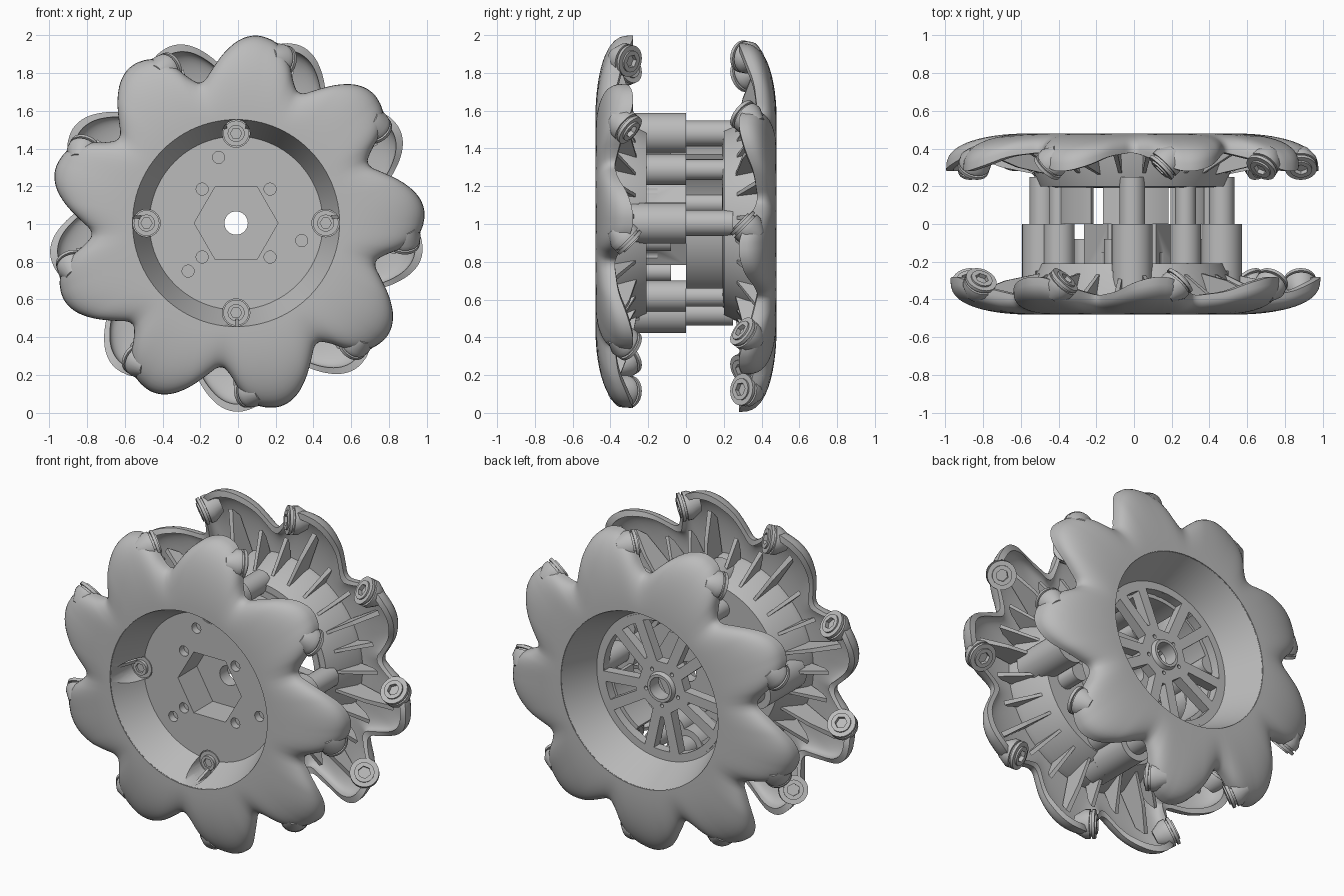
import bpy, bmesh, math
from math import sin, cos, radians, pi
from mathutils import Vector

if "Cube" in bpy.data.objects:
    bpy.data.objects.remove(bpy.data.objects["Cube"])

CX, CZ, LOBES = -0.01, 1.005, 9
grey = bpy.data.materials.new("light_grey")
grey.use_nodes = True
grey.diffuse_color = (0.5, 0.5, 0.5, 1)
grey.node_tree.nodes["Principled BSDF"].inputs["Base Color"].default_value = (0.5, 0.5, 0.5, 1)


def finish(name, bm):
    bmesh.ops.recalc_face_normals(bm, faces=bm.faces)
    me = bpy.data.meshes.new(name)
    bm.to_mesh(me)
    bm.free()
    ob = bpy.data.objects.new(name, me)
    bpy.context.collection.objects.link(ob)
    me.materials.append(grey)
    return ob


def smooth(ob):
    bpy.ops.object.select_all(action='DESELECT')
    ob.select_set(True)
    bpy.context.view_layer.objects.active = ob
    bpy.ops.object.shade_smooth_by_angle(angle=radians(35))


def spot(side, r, deg, w):
    """Polar position on a plate; the rear plate is the front one turned round."""
    if side == "rear":
        deg = 193.5 - deg
    y = w if side == "rear" else -w
    return Vector((CX + r * cos(radians(deg)), y, CZ + r * sin(radians(deg))))


def polar(r, deg, at=(0, 0)):
    return (at[0] + r * cos(radians(deg)), at[1] + r * sin(radians(deg)))


def circle(r, n=32, at=(0, 0)):
    return [polar(r, 360 * i / n, at) for i in range(n)]


def sector(r_in, r_out, start, end, at=(0, 0), n=12):
    """Outline of a curved strip."""
    angles = [start + (end - start) * i / n for i in range(n + 1)]
    return [polar(r_out, a, at) for a in angles] + [polar(r_in, a, at) for a in reversed(angles)]


def prism(bm, pts, y0, y1):
    lo, hi = [[bm.verts.new((CX + x, y, CZ + z)) for x, z in pts] for y in (y0, y1)]
    bm.faces.new(lo)
    bm.faces.new(hi)
    for i in range(len(pts)):
        j = (i + 1) % len(pts)
        bm.faces.new((lo[i], lo[j], hi[j], hi[i]))


def loft(bm, rings):
    """Join closed sections into a closed loop."""
    rows = [[bm.verts.new(p) for p in ring] for ring in rings]
    for k, a in enumerate(rows):
        b = rows[(k + 1) % len(rows)]
        for i in range(len(a)):
            j = (i + 1) % len(a)
            bm.faces.new((a[i], a[j], b[j], b[i]))


def lathe(bm, profile, n=96):
    loft(bm, [[(CX + r * cos(2 * pi * k / n), y, CZ + r * sin(2 * pi * k / n))
               for r, y in profile] for k in range(n)])


def cut(ob, shapes):
    """Subtract prisms, given as (outline, y0, y1)."""
    for pts, y0, y1 in shapes:
        bm = bmesh.new()
        prism(bm, pts, y0, y1)
        tool = finish("cutter", bm)
        tool.hide_render = True
        m = ob.modifiers.new("cut", 'BOOLEAN')
        m.operation, m.solver, m.object = 'DIFFERENCE', 'EXACT', tool
        bpy.context.view_layer.objects.active = ob
        bpy.ops.object.modifier_apply(modifier=m.name)
        bpy.data.objects.remove(tool)


def blend(table, x):
    for (x0, v0), (x1, v1) in zip(table, table[1:]):
        if x <= x1:
            return v0 + (v1 - v0) * (x - x0) / (x1 - x0)
    return table[-1][1]


def soft(table, x):
    """Table value averaged over nearby angles."""
    offsets = (-2, -1, 0, 1, 2)
    return sum(blend(table, (x + d + 20) % 40 - 20) for d in offsets) / len(offsets)


# Outline radius and rim height of one lobe, by angle from its middle
REACH = [(-20, .755), (-16, .79), (-11, .92), (-6, .985), (0, 1.005), (5, .98), (10, .915), (15, .83), (20, .755)]
RIM = [(-20, .38), (-15, .36), (-10, .32), (-5, .28), (0, .28), (6, .31), (12, .36), (20, .38)]
FIRST = 3.5

for side in ("front", "rear"):
    # Lobed shell with thickness
    bm = bmesh.new()
    rings, steps, rows = [], 40, 14
    for k in range(LOBES * steps):
        phi = -20 + 40 * (k % steps) / steps
        deg = FIRST + 40 * (k // steps) + phi
        reach, rim = soft(REACH, phi), soft(RIM, phi)
        ring = []
        for skin in (0, 0.04):
            half = []
            for i in range(rows + 1):
                a = pi / 2 * i / rows
                r = .55 + (reach - skin - .55) * sin(a)
                w = rim + (.48 - skin - rim) * max(cos(a), 0) ** 0.72
                half.append(spot(side, r, deg, w))
            ring += half if skin == 0 else half[::-1]
        rings.append(ring)
    loft(bm, rings)
    smooth(finish(side + "_lobed_shell", bm))

    # Stiffening ribs under the shell
    bm = bmesh.new()
    long_rib = [(.50, .26), (.555, .43), (.80, .41), (.86, .36), (.70, .30)]
    short_rib = [(.50, .26), (.555, .43), (.68, .40), (.73, .37)]
    for k in range(LOBES):
        for phi, shape in ((0, long_rib), (-13, short_rib), (13, short_rib)):
            deg = FIRST + 40 * k + phi
            a, b = [[bm.verts.new(spot(side, r, deg + d, w)) for r, w in shape] for d in (-1, 1)]
            bm.faces.new(a)
            bm.faces.new(b)
            for i in range(len(a)):
                j = (i + 1) % len(a)
                bm.faces.new((a[i], a[j], b[j], b[i]))
    finish(side + "_ribs", bm)

    # Slanted roller seats with a hex socket
    bm = bmesh.new()
    for k in range(LOBES):
        deg = FIRST + 40 * k - 9
        c = spot(side, .895, deg, .315)
        tangent = (spot(side, .895, deg - 1, .315) - spot(side, .895, deg + 1, .315)).normalized()
        inward = Vector((0, 1 if side == "front" else -1, 0))
        axis = (tangent + inward).normalized()
        u = (tangent - inward).normalized()
        v = axis.cross(u)
        n = 24
        profile = [(.05, -.09), (.085, -.03), (.085, 0), (.072, 0), (.072, .012), (.085, .012),
                   (.085, .03), (.058, .03), (.058, .04), (.036, .04), (.036, .015)]
        prev = None
        for r, d in profile:
            row = []
            for i in range(n):
                t = 2 * pi * i / n
                # The socket is six-sided
                q = r if r > .04 else r / (1.15 * cos((t % (pi / 3)) - pi / 6))
                row.append(bm.verts.new(c + axis * d + (u * cos(t) + v * sin(t)) * q))
            if prev:
                for i in range(n):
                    j = (i + 1) % n
                    bm.faces.new((prev[i], prev[j], row[j], row[i]))
            else:
                bm.faces.new(row)
            prev = row
        bm.faces.new(prev)
    smooth(finish(side + "_roller_seats", bm))

# Front dish with sloped wall, hex pocket and holes
hexagon = circle(.222, 6)
corners = [(x, z) for x in (-.18, .18) for z in (-.18, .18)]
post_angles = (0, 90, 180, 270)
posts = [polar(.475, a) for a in post_angles]
mounts = [polar(.36, a) for a in (105, 225, 345)]
bm = bmesh.new()
lathe(bm, [(.02, -.27), (.46, -.27), (.549, -.475), (.575, -.47), (.575, -.40), (.49, -.21), (.02, -.21)])
dish = finish("front_dish", bm)
cut(dish, [(hexagon, -.6, 0)] + [(circle(.032, 20, p), -.6, -.225) for p in corners + mounts]
    + [(circle(.073, 32, p), -.6, -.255) for p in posts])
smooth(dish)

bm = bmesh.new()
prism(bm, circle(.255, 6), -.25, 0)
cup = finish("hex_cup", bm)
cut(cup, [(hexagon, -.6, -.08), (circle(.062), -.6, .2)]
    + [(circle(.032, 20, p), -.6, -.15) for p in corners])
smooth(cup)

# Screw heads in the dish
bm = bmesh.new()
for p in posts:
    prism(bm, circle(.068, 32, p), -.27, -.24)
    prism(bm, circle(.045, 24, p), -.29, -.26)
screws = finish("screw_heads", bm)
cut(screws, [(circle(.03, 6, p), -.5, -.275) for p in posts])
smooth(screws)

# Posts between the plates, with sleeves round the screw pockets
bm = bmesh.new()
for p, a in zip(posts, post_angles):
    prism(bm, circle(.108, 32, p), -.25, 0)
    prism(bm, sector(.073, .108, a - 70, a + 70, p), -.36, -.245)
    prism(bm, circle(.068, 32, p), -.01, .25)
for a in (45, 165, 285):
    prism(bm, circle(.082, 32, polar(.40, a)), -.25, 0)
    prism(bm, circle(.055, 24, polar(.40, a)), -.01, .2)
for p in mounts:
    prism(bm, circle(.055, 24, p), -.22, -.08)
smooth(finish("spacer_posts", bm))

# Curved panels in front of the spoked disc
bm = bmesh.new()
for start in (-58, 62, 122, 182):
    prism(bm, sector(.385, .41, start, start + 50), 0, .2)
smooth(finish("curved_panels", bm))

# Rear dish and spoked disc
bm = bmesh.new()
lathe(bm, [(.43, .25), (.46, .25), (.549, .475), (.575, .47), (.575, .40), (.49, .20), (.43, .20)])
smooth(finish("rear_dish", bm))

bm = bmesh.new()
lathe(bm, [(.068, .19), (.068, .28), (.085, .28), (.095, .255), (.45, .255), (.45, .195)])
wheel = finish("spoked_disc", bm)


def window(mid, spread_in, spread_out, r_in, r_out):
    arc = [polar(r_out, mid + spread_out * (i / 4 - 1)) for i in range(9)]
    return arc + [polar(r_in, mid + spread_in), polar(r_in, mid - spread_in)]


openings = []
for k in range(5):
    mid = 90 + 72 * k
    openings.append((window(mid, 13, 19, .16, .41), 0, .5))
    openings.append((window(mid + 36, 3, 8, .19, .40), 0, .5))
    openings.append((circle(.012, 12, polar(.118, mid + 36)), .23, .5))
cut(wheel, openings)
smooth(wheel)
